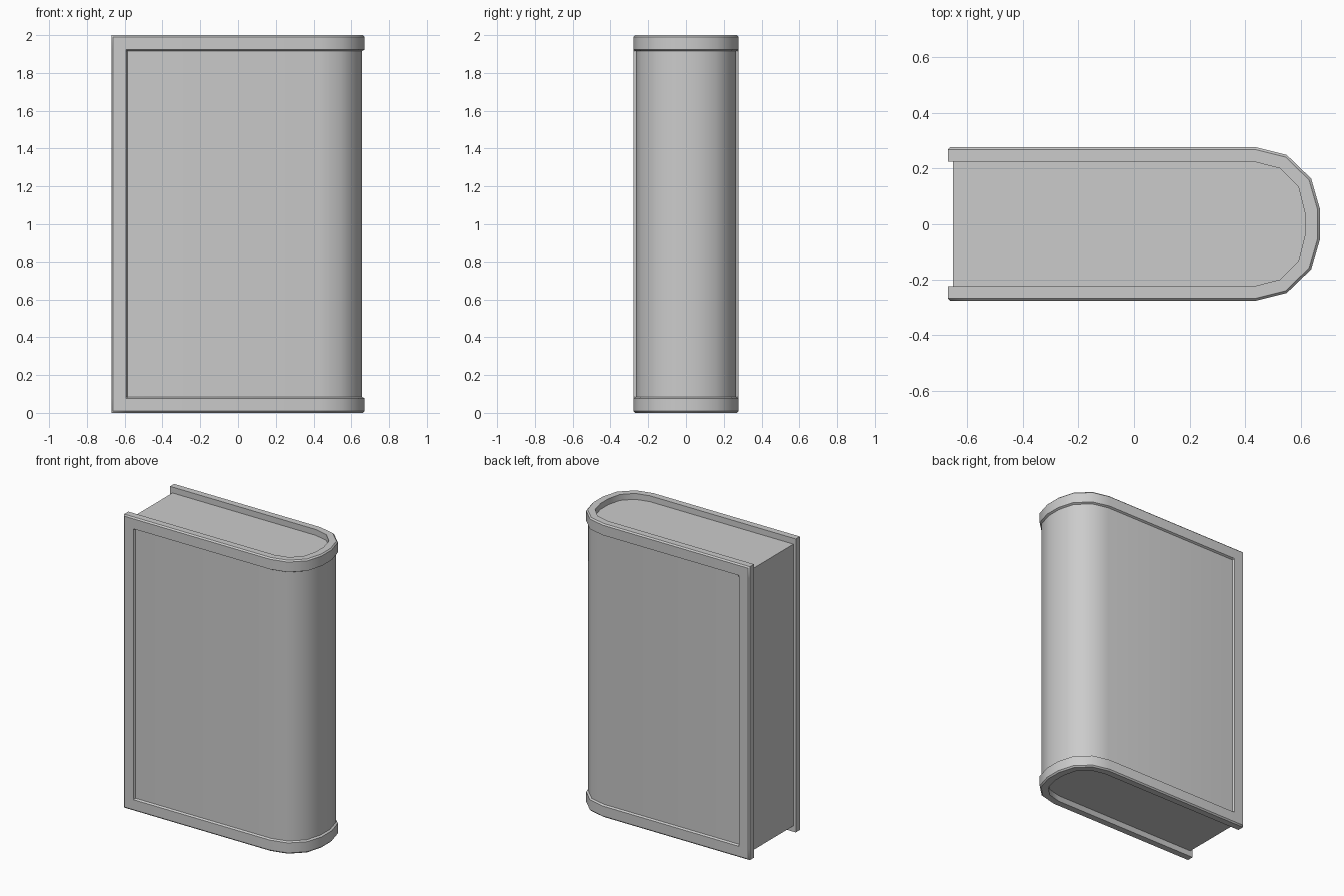
import bpy, bmesh, math
from mathutils import Vector

if "Cube" in bpy.data.objects:
    bpy.data.objects.remove(bpy.data.objects["Cube"])


def finish(name, bm, angle):
    bmesh.ops.recalc_face_normals(bm, faces=bm.faces)
    mesh = bpy.data.meshes.new(name)
    bm.to_mesh(mesh)
    bm.free()
    obj = bpy.data.objects.new(name, mesh)
    bpy.context.collection.objects.link(obj)
    bpy.ops.object.select_all(action='DESELECT')
    obj.select_set(True)
    bpy.context.view_layer.objects.active = obj
    bpy.ops.object.shade_smooth_by_angle(angle=math.radians(angle))
    return obj


# Half outline of the cover: outer point, inner point, base inset, panel recess
EDGE, OUT, INN = 0.009, 0.278, 0.225
half = [
    ((-0.67, OUT), (-0.67, INN), EDGE, 0),
    ((-0.661, OUT), (-0.661, INN), 0, 0),
    ((-0.593, OUT), (-0.593, INN), 0, 0),
    ((-0.586, OUT), (-0.586, INN), 0, 0.013),
    ((0.435, OUT), (0.43, INN), 0, 0.013),
    ((0.55, 0.249), (0.525, 0.201), 0, 0.013),
    ((0.638, 0.164), (0.592, 0.134), 0, 0.013),
    ((0.67, 0.053), (0.615, 0.043), 0, 0.013),
]
mirrored = [((o[0], -o[1]), (i[0], -i[1]), b, r) for o, i, b, r in reversed(half)]
stations = half + mirrored

# Cover: section swept around the outline, with raised border and sunk panels
levels = [(0, EDGE, 0), (EDGE, 0, 0), (0.077, 0, 0), (0.084, 0, 1),
          (1.916, 0, 1), (1.923, 0, 0), (2 - EDGE, 0, 0), (2, EDGE, 0)]
bm = bmesh.new()
sections = []
for o, i, base, recess in stations:
    o, i = Vector(o), Vector(i)
    n = (i - o).normalized()
    ring = []
    for z, inset, sunk in levels:
        p = o + n * max(base, inset, recess * sunk)
        ring.append(bm.verts.new((p.x, p.y, z)))
    ring += [bm.verts.new((i.x, i.y, z)) for z in (2, 0)]
    sections.append(ring)
for a, b in zip(sections, sections[1:]):
    for k in range(len(a)):
        m = (k + 1) % len(a)
        bm.faces.new((a[k], a[m], b[m], b[k]))
bm.faces.new(sections[0])
bm.faces.new(sections[-1])
finish("cover", bm, 31)

# Page block: fills the cover, set in at the fore edge, top and bottom
outline = [(-0.652, INN + 0.003)] + [(i[0] + 0.003, i[1] + 0.003) for _, i, _, _ in half[4:]]
outline += [(x, -y) for x, y in reversed(outline)]
bm = bmesh.new()
face = bm.faces.new([bm.verts.new((x, y, 0.04)) for x, y in outline])
ext = bmesh.ops.extrude_face_region(bm, geom=[face], use_keep_orig=True)
bmesh.ops.translate(bm, vec=(0, 0, 1.92),
                    verts=[v for v in ext["geom"] if isinstance(v, bmesh.types.BMVert)])
finish("page_block", bm, 31)
